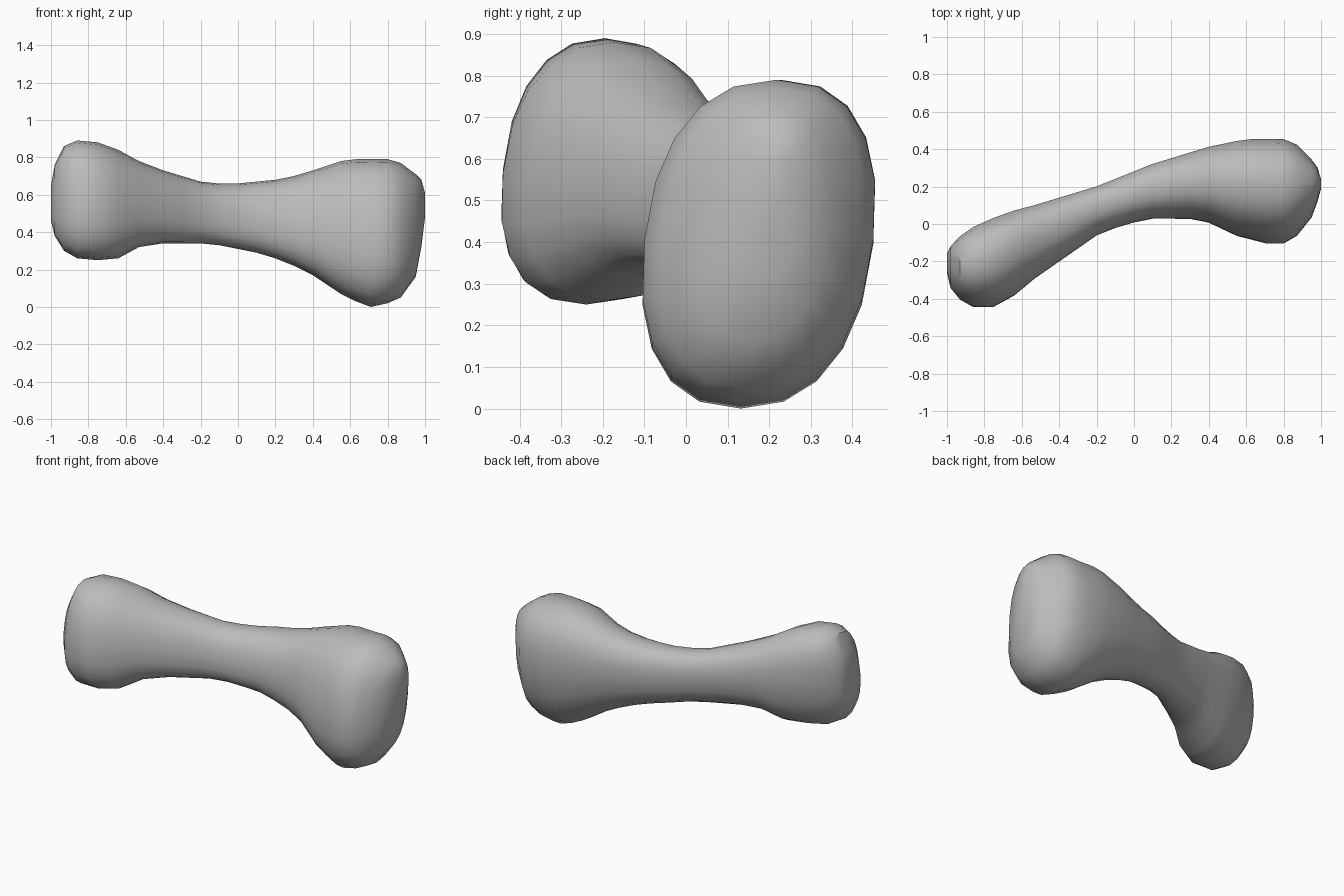
import bpy
import bmesh
from math import cos, sin, tau, radians, copysign

SIDES = 20
POWER = 2.35  # squareness of the cross-sections
LEAN = .11    # backward tilt of the cross-sections

# Sections along the shaft: x, back y, front y, top z, bottom z
SECTIONS = [
    (-1.0, -.16, -.26, .65, .46),
    (-.98, -.12, -.34, .76, .38),
    (-.93, -.07, -.4, .86, .3),
    (-.86, -.02, -.44, .89, .26),
    (-.75, .03, -.44, .88, .25),
    (-.64, .07, -.38, .84, .26),
    (-.53, .1, -.29, .78, .32),
    (-.4, .14, -.2, .73, .34),
    (-.3, .17, -.13, .7, .34),
    (-.2, .2, -.06, .67, .34),
    (-.1, .24, -.02, .66, .33),
    (0, .28, .01, .66, .31),
    (.1, .32, .03, .67, .29),
    (.2, .35, .03, .68, .26),
    (.3, .38, .03, .7, .22),
    (.4, .41, .01, .73, .17),
    (.55, .44, -.06, .78, .07),
    (.63, .45, -.08, .79, .03),
    (.71, .45, -.1, .79, 0),
    (.8, .45, -.1, .79, .02),
    (.87, .42, -.06, .77, .05),
    (.95, .34, .04, .71, .16),
    (.98, .3, .12, .68, .32),
    (1.0, .24, .19, .61, .48),
]


def rounded(value):
    """Push a sine or cosine outward for a squarish oval."""
    return copysign(abs(value) ** (2 / POWER), value)


def add_ring(bm, x, back, front, top, bottom):
    ring = []
    for i in range(SIDES):
        angle = tau * i / SIDES
        rise = (top - bottom) / 2 * rounded(sin(angle))
        y = (back + front) / 2 + (back - front) / 2 * rounded(cos(angle))
        ring.append(bm.verts.new((x, y + LEAN * rise, (top + bottom) / 2 + rise)))
    return ring


# Remove the default cube
cube = bpy.data.objects.get("Cube")
if cube:
    bpy.data.objects.remove(cube, do_unlink=True)

# Single grey colour
grey = bpy.data.materials.new("bone_grey")
grey.use_nodes = True
colour = (.5, .5, .5, 1)
grey.diffuse_color = colour
grey.node_tree.nodes["Principled BSDF"].inputs["Base Color"].default_value = colour

# Bone: skin the sections and close both knobs
bm = bmesh.new()
rings = [add_ring(bm, *section) for section in SECTIONS]
for ring, following in zip(rings, rings[1:]):
    for i in range(SIDES):
        j = (i + 1) % SIDES
        bm.faces.new((ring[i], ring[j], following[j], following[i]))
bm.faces.new(rings[0])
bm.faces.new(rings[-1])
bmesh.ops.recalc_face_normals(bm, faces=bm.faces)

mesh = bpy.data.meshes.new("bone")
bm.to_mesh(mesh)
bm.free()
mesh.materials.append(grey)
bone = bpy.data.objects.new("bone", mesh)
bpy.context.collection.objects.link(bone)

# Smooth shading, keeping the hard rims of the knobs
bpy.ops.object.select_all(action="DESELECT")
bone.select_set(True)
bpy.context.view_layer.objects.active = bone
bpy.ops.object.shade_smooth_by_angle(angle=radians(36))
